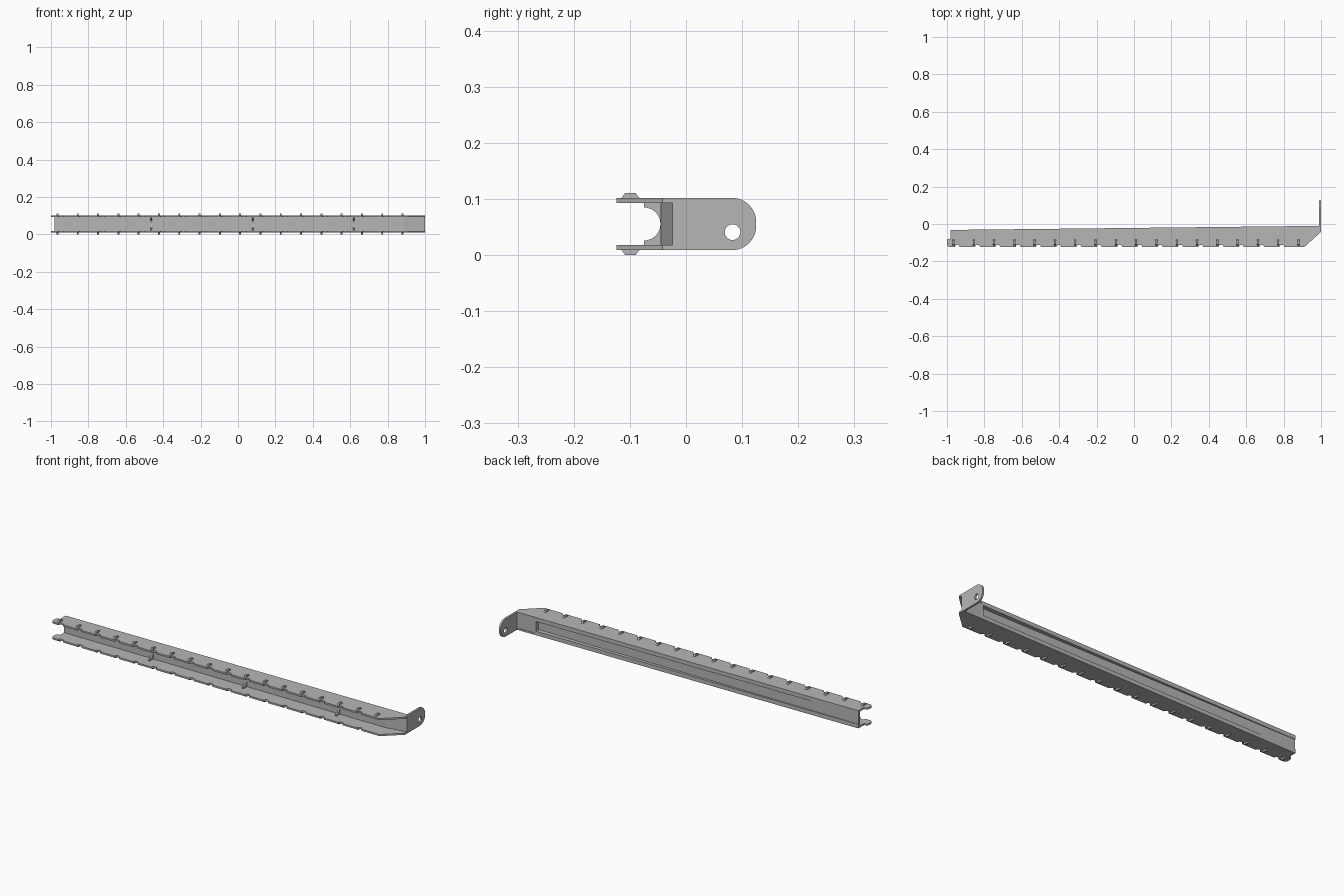
import bpy
import math

cube = bpy.data.objects.get("Cube")
if cube:
    bpy.data.objects.remove(cube, do_unlink=True)

steel = bpy.data.materials.new("grey_steel")
steel.use_nodes = True
colour = (0.47, 0.47, 0.47, 1)
steel.diffuse_color = colour
steel.node_tree.nodes["Principled BSDF"].inputs["Base Color"].default_value = colour

LOW, HIGH, THICK = 0.009, 0.102, 0.009
MID = (LOW + HIGH) / 2
WEB_FRONT, WEB_BACK, LEFT_END, LEG_START = -0.045, -0.034, -0.98, 0.89
PITCH, FIRST, COUNT = 0.1085, -0.965, 18


def prism(name, outline, axis, start, end):
    """Extrude a 2D outline along an axis; the outline uses the other two axes in order."""
    def place(p, d):
        v = list(p)
        v.insert("xyz".index(axis), d)
        return v
    n = len(outline)
    verts = [place(p, start) for p in outline] + [place(p, end) for p in outline]
    faces = [list(range(n))[::-1], list(range(n, 2 * n))]
    faces += [(i, (i + 1) % n, (i + 1) % n + n, i + n) for i in range(n)]
    mesh = bpy.data.meshes.new(name)
    mesh.from_pydata(verts, [], faces)
    mesh.materials.append(steel)
    obj = bpy.data.objects.new(name, mesh)
    bpy.context.collection.objects.link(obj)
    # make all normals point outward
    bpy.context.view_layer.objects.active = obj
    bpy.ops.object.select_all(action="DESELECT")
    obj.select_set(True)
    bpy.ops.object.mode_set(mode="EDIT")
    bpy.ops.mesh.select_all(action="SELECT")
    bpy.ops.mesh.normals_make_consistent(inside=False)
    bpy.ops.object.mode_set(mode="OBJECT")
    return obj


def arc(cx, cy, r, a0, a1, steps):
    angles = [math.radians(a0 + (a1 - a0) * i / steps) for i in range(steps + 1)]
    return [(cx + r * math.cos(a), cy + r * math.sin(a)) for a in angles]


def back_edge(x):
    return -0.021 + 0.011 * x


# Side flanges: scalloped front edge, tapered back edge, rounded left tip
front = -0.124
flange = [(LEFT_END, back_edge(LEFT_END)), (LEFT_END, -0.078), (-0.996, -0.08),
          (-1, -0.09), (-1, -0.112), (-0.99, front)]
for i in range(COUNT):
    x = FIRST + i * PITCH + 0.02
    if x < 0.89:
        flange += arc(x, front, 0.013, 180, 0, 8)
flange += [(0.91, front), (1, -0.042), (1, back_edge(1))]
prism("lower_flange", flange, "z", LOW, LOW + THICK)
prism("upper_flange", flange, "z", HIGH - THICK, HIGH)

# Long web between the flanges
web = [(LEFT_END, WEB_FRONT), (LEG_START, WEB_FRONT), (LEG_START, WEB_BACK), (LEFT_END, WEB_BACK)]
prism("web", web, "z", LOW + THICK, HIGH - THICK)

# Tapered rims framing the shallow pocket in the back
rim = [(LEFT_END, WEB_BACK), (LEG_START, WEB_BACK),
       (LEG_START, back_edge(LEG_START)), (LEFT_END, back_edge(LEFT_END))]
prism("lower_rim", rim, "z", LOW + THICK, LOW + 0.021)
prism("upper_rim", rim, "z", HIGH - 0.021, HIGH - THICK)
post = [(0.88, WEB_BACK), (LEG_START, WEB_BACK),
        (LEG_START, back_edge(LEG_START)), (0.88, back_edge(0.88))]
prism("pocket_end", post, "z", LOW + THICK, HIGH - THICK)

# Slanted leg joining the web to the end tab
leg = [(LEG_START, WEB_FRONT), (1, -0.024), (1, -0.012), (LEG_START, -0.014)]
prism("tab_leg", leg, "z", LOW + THICK, HIGH - THICK)

# Rounded end tab with a bolt hole
r = (HIGH - LOW) / 2 - 0.004
tab = [(-0.024, LOW), (0.08, LOW)]
tab += arc(0.125 - r, LOW + r, r, -90, 0, 10) + arc(0.125 - r, HIGH - r, r, 0, 90, 10)
tab += [(-0.024, HIGH)]
end_tab = prism("end_tab", tab, "x", 0.99, 1)
cutter = prism("hole_cutter", arc(0.083, 0.041, 0.014, 0, 345, 23), "x", 0.95, 1.05)
cutter.hide_render = True
hole = end_tab.modifiers.new("bolt_hole", "BOOLEAN")
hole.operation = "DIFFERENCE"
hole.solver = "EXACT"
hole.object = cutter
bpy.context.view_layer.objects.active = end_tab
bpy.ops.object.modifier_apply(modifier=hole.name)
bpy.data.objects.remove(cutter, do_unlink=True)

# Inner stiffening ribs with a round opening
for n, x in enumerate((-0.465, 0.08, 0.62)):
    rib = [(WEB_FRONT, LOW + THICK), (WEB_FRONT, HIGH - THICK), (-0.075, HIGH - THICK)]
    rib += arc(-0.075, MID, 0.0295, 90, -90, 16) + [(-0.075, LOW + THICK)]
    prism(f"rib_{n + 1}", rib, "x", x - 0.004, x + 0.004)

# Small trapezoid lugs along both flanges
for i in range(COUNT):
    x = FIRST + i * PITCH
    for side, base, sign in (("lower", LOW, -1), ("upper", HIGH, 1)):
        tip = base + sign * 0.009
        lug = [(-0.115, base), (-0.108, tip), (-0.09, tip), (-0.083, base)]
        prism(f"{side}_lug_{i + 1}", lug, "x", x - 0.005, x + 0.005)
